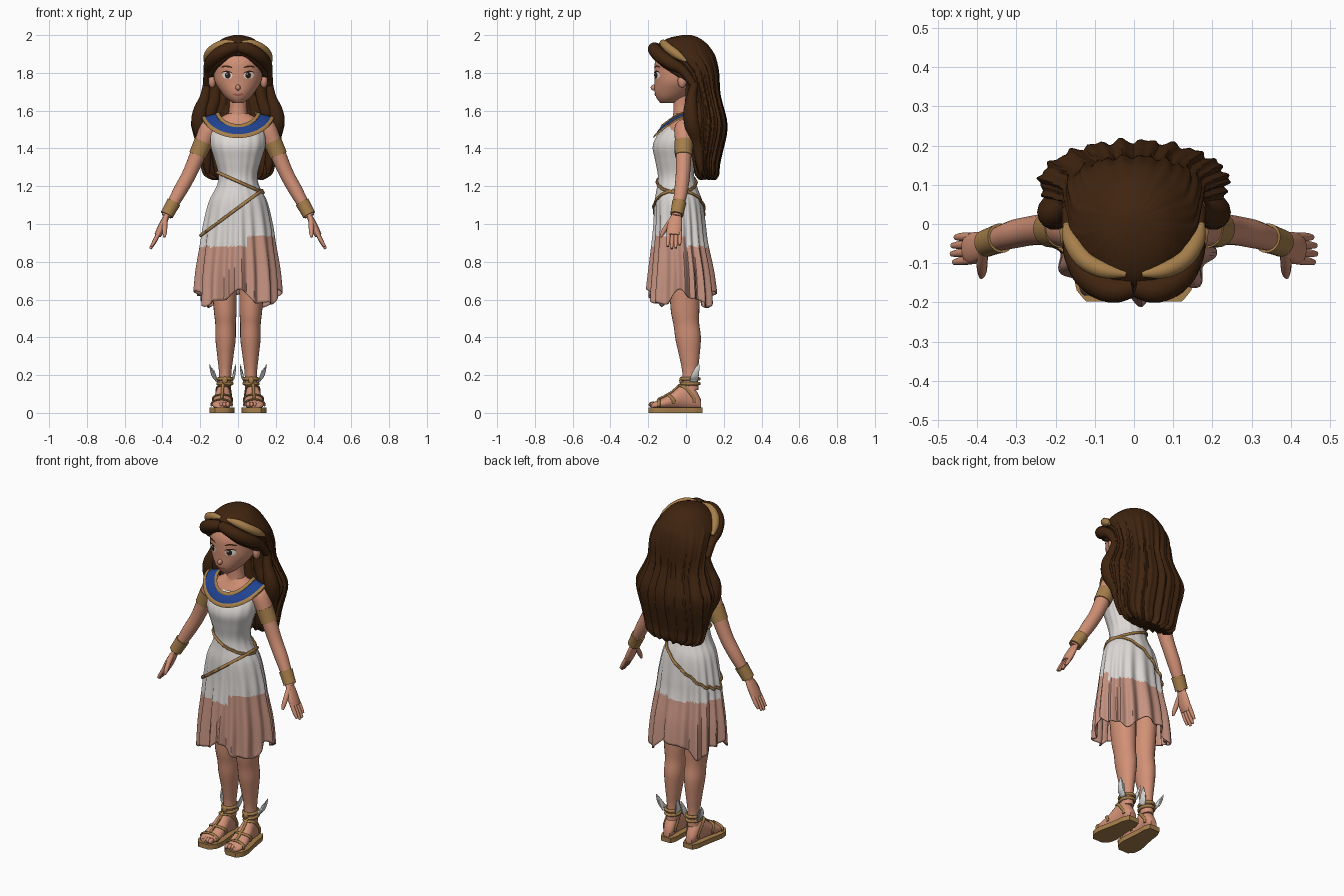
import bpy, bmesh, math
from mathutils import Vector, Matrix
from math import sin, cos, pi, tau

if "Cube" in bpy.data.objects:
    bpy.data.objects.remove(bpy.data.objects["Cube"])


def mat(name, *c):
    m = bpy.data.materials.new(name)
    m.diffuse_color = (*c, 1)
    m.use_nodes = True
    m.node_tree.nodes["Principled BSDF"].inputs["Base Color"].default_value = m.diffuse_color
    return m


HAIR = mat("dark_brown_hair", .052, .018, .005)
SKIN = mat("skin", .64, .28, .18)
WHITE = mat("white_linen", .72, .69, .67)
PINK = mat("dusty_pink_linen", .56, .29, .22)
GOLD = mat("gold", .38, .21, .07)
BLUE = mat("blue", .015, .055, .28)
PALE = mat("pale_white", .75, .75, .74)
DARK = mat("eye_brown", .03, .012, .006)
LIP = mat("lip", .42, .12, .08)


def finish(name, bm, mats, rule=None, recalc=True):
    if recalc:
        bmesh.ops.recalc_face_normals(bm, faces=bm.faces[:])
    if rule:
        for f in bm.faces:
            f.material_index = rule(f.calc_center_median())
    me = bpy.data.meshes.new(name)
    bm.to_mesh(me)
    bm.free()
    for m in mats:
        me.materials.append(m)
    ob = bpy.data.objects.new(name, me)
    bpy.context.collection.objects.link(ob)
    return ob


def loft(name, rings, mats, rule=None, cap=True, loop=False):
    bm = bmesh.new()
    vs = [[bm.verts.new(p) for p in r] for r in rings]
    n = len(vs[0])
    pairs = list(zip(vs, vs[1:])) + ([(vs[-1], vs[0])] if loop else [])
    for a, b in pairs:
        for i in range(n):
            j = (i + 1) % n
            bm.faces.new((a[i], a[j], b[j], b[i]))
    if cap and not loop:
        bm.faces.new(vs[0])
        bm.faces.new(vs[-1])
    return finish(name, bm, mats, rule)


def spline(keys, k=6):
    """Catmull-Rom through tuples of any length."""
    out = []
    for i in range(len(keys) - 1):
        p0, p1, p2, p3 = keys[max(i - 1, 0)], keys[i], keys[i + 1], keys[min(i + 2, len(keys) - 1)]
        for s in range(k):
            t = s / k
            out.append(tuple(.5 * (2 * b + (c - a) * t + (2 * a - 5 * b + 4 * c - d) * t * t
                                   + (3 * b - a - 3 * c + d) * t ** 3)
                             for a, b, c, d in zip(p0, p1, p2, p3)))
    return out + [tuple(keys[-1])]


def profile(keys):
    """Lookup of a smoothed profile by its first (descending) value."""
    pts = spline(keys, 8)

    def at(z):
        z = min(max(z, pts[-1][0]), pts[0][0])
        for a, b in zip(pts, pts[1:]):
            if b[0] <= z:
                t = (a[0] - z) / max(a[0] - b[0], 1e-6)
                return [p + (q - p) * t for p, q in zip(a[1:], b[1:])]
        return list(pts[-1][1:])
    return at


def tube(name, keys, m, ref=(0, 1, 0), flat=1.0, n=14, k=6, loop=False):
    """Sweep along (x, y, z, radius) keys; flat scales the side axis."""
    pts = keys if loop else spline(keys, k)
    P = [Vector(p[:3]) for p in pts]
    N, rings = len(P), []
    for i, p in enumerate(P):
        t = (P[(i + 1) % N] - P[i - 1]) if loop else (P[min(i + 1, N - 1)] - P[max(i - 1, 0)])
        t.normalize()
        u = Vector(ref).cross(t).normalized()
        v = t.cross(u)
        r = pts[i][3]
        rings.append([p + u * (r * flat * cos(tau * j / n)) + v * (r * sin(tau * j / n)) for j in range(n)])
    return loft(name, rings, [m], loop=loop)


def blob(name, loc, scale, m):
    bm = bmesh.new()
    bmesh.ops.create_uvsphere(bm, u_segments=20, v_segments=12, radius=1,
                              matrix=Matrix.Translation(loc) @ Matrix.Diagonal((*scale, 1)))
    return finish(name, bm, [m])


def oval(z, rx, yf, yb, a, grow=0.0):
    return (((rx + grow) * sin(a)), (yf + yb) / 2 - ((yb - yf) / 2 + grow) * cos(a), z)


# head: z, half width, front y, back y
face = profile([(1.96, .05, -.08, .06), (1.92, .11, -.13, .09), (1.86, .13, -.163, .1), (1.8, .13, -.168, .1),
                (1.75, .121, -.167, .08), (1.7, .09, -.166, .04), (1.665, .06, -.155, -.01), (1.64, .025, -.135, -.06)])
loft("head", [[oval(z, *face(z), tau * i / 40) for i in range(40)]
              for z in [1.96 - .32 * j / 30 for j in range(31)]], [SKIN])


def decal(name, cx, cz, rx, rz, off, m, tilt=0.0, bend=0.0):
    """Thin oval plate that follows the face."""
    bm = bmesh.new()

    def pt(r, a):
        u, v = r * rx * cos(a), r * rz * sin(a)
        x, z = cx + u * cos(tilt) - v * sin(tilt), cz + u * sin(tilt) + v * cos(tilt) + bend * (u / rx) ** 2
        w, yf, yb = face(z)
        return bm.verts.new((x, (yf + yb) / 2 - (yb - yf) / 2 * math.sqrt(max(0, 1 - (x / w) ** 2)) - off, z))
    prev, mid = None, pt(0, 0)
    for r in (.35, .7, 1):
        ring = [pt(r, tau * i / 24) for i in range(24)]
        for i in range(24):
            j = (i + 1) % 24
            bm.faces.new((mid, ring[i], ring[j]) if prev is None else (prev[i], ring[i], ring[j], prev[j]))
        prev = ring
    bm.normal_update()
    for f in bm.faces:
        if f.normal.y > 0:
            f.normal_flip()
    finish(name, bm, [m], recalc=False)


decal("mouth", 0, 1.683, .03, .006, .003, LIP, bend=.007)
blob("nose", (0, -.168, 1.722), (.013, .019, .016), SKIN)
tube("neck", [(0, -.02, 1.69, .048), (0, -.02, 1.62, .046), (0, -.015, 1.56, .055), (0, -.01, 1.52, .06)], SKIN, n=24)

# chest and shoulders under the dress
body = profile([(1.585, .055, -.065, .04), (1.56, .1, -.075, .045), (1.52, .145, -.1, .05),
                (1.45, .135, -.13, .045), (1.38, .12, -.13, .04)])
loft("chest", [[oval(z, *body(z), tau * i / 32) for i in range(32)]
               for z in [1.585 - .2 * j / 12 for j in range(13)]], [SKIN])

# dress with folds, a ragged hem and a dyed lower band
gown = profile([(1.53, .125, -.09, .05), (1.47, .143, -.15, .055), (1.41, .143, -.175, .055), (1.34, .122, -.163, .045),
                (1.26, .102, -.148, .042), (1.2, .112, -.152, .057), (1.12, .152, -.164, .085), (1.0, .178, -.166, .1),
                (.9, .19, -.172, .11), (.75, .21, -.185, .138), (.62, .217, -.195, .152), (.54, .22, -.2, .155)])


def gown_point(a, z, grow=0.0):
    amp = .0015 + .018 * min(max((1.15 - z) / .5, 0), 1)
    fold = amp * (.7 * sin(17 * a + 1.4 * sin(3 * a)) + .4 * sin(8 * a + 1))
    return oval(z, *gown(z), a, fold + grow)


def hem(a):
    return .605 + .035 * cos(4 * a) + .016 * sin(9 * a + 1)


SEG, ROWS = 144, 72
dress = loft("dress", [[gown_point(tau * i / SEG, 1.53 + (hem(tau * i / SEG) - 1.53) * j / ROWS) for i in range(SEG)]
                       for j in range(ROWS + 1)], [WHITE, PINK],
             lambda c: int(c.z < (.935 if c.x > .05 and c.y < 0 else .88)), cap=False)
dress.modifiers.new("cloth_thickness", "SOLIDIFY").thickness = .006

# rope belts that follow the dress
for name, z0, slope in (("waist_rope", 1.225, -.45), ("hip_rope", 1.085, .75)):
    pts = []
    for i in range(120):
        a, z = tau * i / 120, z0
        for _ in range(12):
            z = .5 * z + .5 * (z0 + slope * gown_point(a, z)[0])
        pts.append((*gown_point(a, z, .003), .0085))
    tube(name, pts, GOLD, ref=(0, 0, 1), n=8, loop=True)


# broad collar: gold rims around a blue band
def collar_ring(t, lift=0.0):
    ring = []
    for i in range(64):
        a = tau * i / 64
        f = max(cos(a), 0)
        yr = (.105 + .047 * t) if cos(a) > 0 else (.07 + .04 * t)
        ring.append(((.1 + .09 * t) * sin(a), -.02 - yr * cos(a),
                     1.583 - .025 * t - (.063 + .04 * t) * f ** 1.3 + lift))
    return ring


for name, t0, t1, m, h in (("collar_inner_rim", 0, .2, GOLD, .009), ("collar_band", .18, .84, BLUE, .005),
                           ("collar_outer_rim", .82, 1, GOLD, .009)):
    loft(name, [collar_ring(t0), collar_ring(t0, h), collar_ring((t0 + t1) / 2, h + .002),
                collar_ring(t1, h), collar_ring(t1)], [m], loop=True)

# hair mass: z, half width, front y, back y
mane = profile([(2.0, .02, -.02, .03), (1.985, .075, -.09, .07), (1.95, .118, -.15, .115), (1.9, .156, -.165, .15),
                (1.86, .168, -.09, .163), (1.8, .175, -.03, .172), (1.7, .178, 0, .175), (1.64, .2, 0, .187),
                (1.55, .24, 0, .21), (1.48, .23, .01, .21), (1.4, .207, .03, .192), (1.32, .192, .04, .173),
                (1.27, .175, .055, .168), (1.245, .13, .08, .15)])


def mane_point(a, z):
    amp = .012 * min(max((1.97 - z) / .3, .1), 1)
    b = a + .12 * sin(12 * (z - 1.2)) * sin(a)
    lobe = abs(sin(9 * b + .8 * sin(2 * b))) + .35 * sin(31 * b)
    p = oval(z, *mane(z), a, amp * (lobe - .6))
    low = max(0, (1.4 - z) / .15)
    return (p[0], p[1], p[2] - .012 * low * sin(9 * b) ** 2)


loft("hair", [[mane_point(tau * i / 160, 2.0 - .755 * j / 70) for i in range(160)] for j in range(71)], [HAIR])

# foot section: y, half width, top height
foot = profile([(.08, .02, .07), (.05, .034, .125), (.01, .037, .16), (-.03, .042, .145), (-.07, .048, .11),
                (-.12, .054, .08), (-.165, .045, .06), (-.185, .02, .045)])


def foot_point(s, y, a, grow=0.0):
    w, top = foot(y)
    h = (top - .02) / 2
    return (s * (.078 - .06 * y + (w + grow) * cos(a)), y, .02 + h + (h + grow) * sin(a))


for s, side in ((1, "left"), (-1, "right")):
    def T(name, keys, m, **kw):
        return tube(f"{side}_{name}", [(s * k[0], *k[1:]) for k in keys], m, **kw)

    # face details
    decal(f"{side}_eye_white", s * .057, 1.787, .027, .019, .002, PALE, tilt=s * .12)
    decal(f"{side}_iris", s * .054, 1.787, .0145, .0175, .004, DARK)
    decal(f"{side}_eye_glint", s * .054 - .005, 1.794, .0035, .0035, .0055, PALE)
    decal(f"{side}_upper_lash", s * .058, 1.808, .03, .0035, .005, DARK, tilt=s * .08, bend=-.008)
    decal(f"{side}_brow", s * .06, 1.835, .031, .005, .004, HAIR, tilt=s * .05, bend=-.007)
    blob(f"{side}_ear", (s * .137, -.02, 1.758), (.02, .024, .038), SKIN)
    # front hair rolls, side locks and head band
    T("hair_roll", [(.002, -.16, 1.935, .026), (.055, -.168, 1.925, .034), (.112, -.138, 1.89, .036),
                    (.145, -.08, 1.85, .034), (.158, -.015, 1.81, .025), (.165, .05, 1.72, .02)], HAIR)
    T("under_roll", [(.004, -.15, 1.915, .018), (.055, -.155, 1.897, .02), (.1, -.125, 1.86, .022),
                     (.13, -.07, 1.82, .02), (.145, 0, 1.77, .016)], HAIR)
    T("side_lock", [(.163, .045, 1.75, .02), (.175, .03, 1.67, .028), (.2, .025, 1.59, .04),
                    (.203, .035, 1.52, .042), (.175, .06, 1.43, .035), (.165, .075, 1.32, .022),
                    (.16, .08, 1.265, .008)], HAIR)
    T("neck_lock", [(.12, .03, 1.75, .03), (.125, .03, 1.66, .035), (.15, .035, 1.58, .04), (.14, .06, 1.5, .03)], HAIR)
    T("head_band", [(.02, -.128, 1.963, .008), (.075, -.118, 1.955, .021), (.125, -.092, 1.93, .024),
                    (.158, -.045, 1.895, .023), (.174, 0, 1.862, .008)], GOLD)
    # arm, bands and hand
    T("arm", [(.125, -.01, 1.53, .035), (.152, -.01, 1.5, .052), (.195, -.012, 1.41, .044), (.255, -.016, 1.27, .038),
              (.31, -.027, 1.17, .036), (.365, -.045, 1.07, .027), (.378, -.05, 1.04, .026)], SKIN, n=20)
    T("arm_band", [(.182, -.012, 1.437, .05), (.198, -.012, 1.402, .048), (.215, -.013, 1.363, .0465)], GOLD, n=24, k=2)
    T("wrist_band", [(.34, -.036, 1.115, .038), (.358, -.042, 1.083, .036), (.377, -.049, 1.048, .035)], GOLD, n=24, k=2)
    T("palm", [(.372, -.048, 1.055, .024), (.39, -.055, 1.015, .036), (.41, -.062, .97, .041),
               (.425, -.065, .94, .036)], SKIN, flat=.5)
    for i, ln in enumerate((.075, .088, .084, .066)):
        y = -.092 + .02 * i
        T(f"finger_{i + 1}", [(.415, y, .96, .011), (.425 + ln * .2, y * 1.03, .95 - ln * .5, .011),
                              (.425 + ln * .45, y * 1.06, .95 - ln * .92, .007)], SKIN, n=10, k=4)
    T("thumb", [(.385, -.07, 1.03, .014), (.388, -.1, .99, .014), (.388, -.122, .955, .012),
                (.39, -.135, .93, .006)], SKIN, n=10, k=4)
    # leg and foot
    T("leg", [(.08, -.02, .95, .085), (.073, -.008, .7, .082), (.068, -.005, .55, .076), (.066, .002, .47, .068),
              (.066, .012, .39, .067), (.067, .019, .29, .052), (.068, .022, .21, .041), (.07, .024, .12, .042)],
      SKIN, flat=.8, n=24)
    loft(f"{side}_foot", [[foot_point(s, .08 - .265 * j / 24, tau * i / 24) for i in range(24)]
                          for j in range(25)], [SKIN])
    for i in range(5):
        blob(f"{side}_toe_{i + 1}", (s * (.054 + .0175 * i), -.176 + .0018 * i * i, .044),
             (.013 - .001 * i, .022, .016 - .001 * i), SKIN)
    # sandal sole and straps
    ys = [.088 - .286 * j / 20 for j in range(21)]
    rim = [(s * (.078 - .06 * y + d * (foot(y * .96)[0] + .012)), y) for d in (1, -1) for y in ys[::d]]
    loft(f"{side}_sole", [[(x, y, z) for x, y in rim] for z in (0, .014, .028)], [GOLD])
    for nm, y0, back in (("toe_strap", -.145, 0), ("mid_strap", -.095, .03), ("instep_strap", -.035, .08)):
        arc = [-.35 + (pi + .7) * i / 20 for i in range(21)]
        tube(f"{side}_{nm}", [(*foot_point(s, y0 + back * (1 - max(sin(a), 0)), a, .003), .009) for a in arc],
             GOLD, flat=.6, n=8, k=2)
    tube(f"{side}_center_strap", [(*foot_point(s, y, pi / 2, .003), .008) for y in (-.145, -.11, -.07, -.04, -.02)],
         GOLD, ref=(1, 0, 0), n=8)
    for nm, z in (("ankle_strap", .18), ("lower_ankle_strap", .155)):
        tube(f"{side}_{nm}", [(s * .069 + .037 * cos(tau * i / 32), .023 + .046 * sin(tau * i / 32), z, .009)
                              for i in range(32)], GOLD, ref=(0, 0, 1), n=8, loop=True)
    blob(f"{side}_ankle_clasp", (s * .07, -.024, .172), (.016, .012, .02), GOLD)
    # ankle wings, each a fan of three feathers
    for d, reach, nm in ((1, 1, "outer"), (-1, .5, "inner")):
        x0 = .069 + d * .034
        for i, ln in enumerate((1, .78, .55)):
            g = ln * reach
            T(f"{nm}_feather_{i + 1}", [(x0, .03, .182 - .008 * i, .013), (x0 + d * .024 * g, .042, .188 - .006 * i, .02),
                                        (x0 + d * .04 * g, .056, .19 + .035 * ln, .015),
                                        (x0 + d * .046 * g, .068, .19 + .068 * ln, .003)],
              PALE, flat=.35 if d > 0 else .25, n=10)

# smooth shading with sharp edges kept
for ob in bpy.context.scene.objects:
    ob.select_set(True)
    bpy.context.view_layer.objects.active = ob
bpy.ops.object.shade_smooth_by_angle(angle=math.radians(45))
